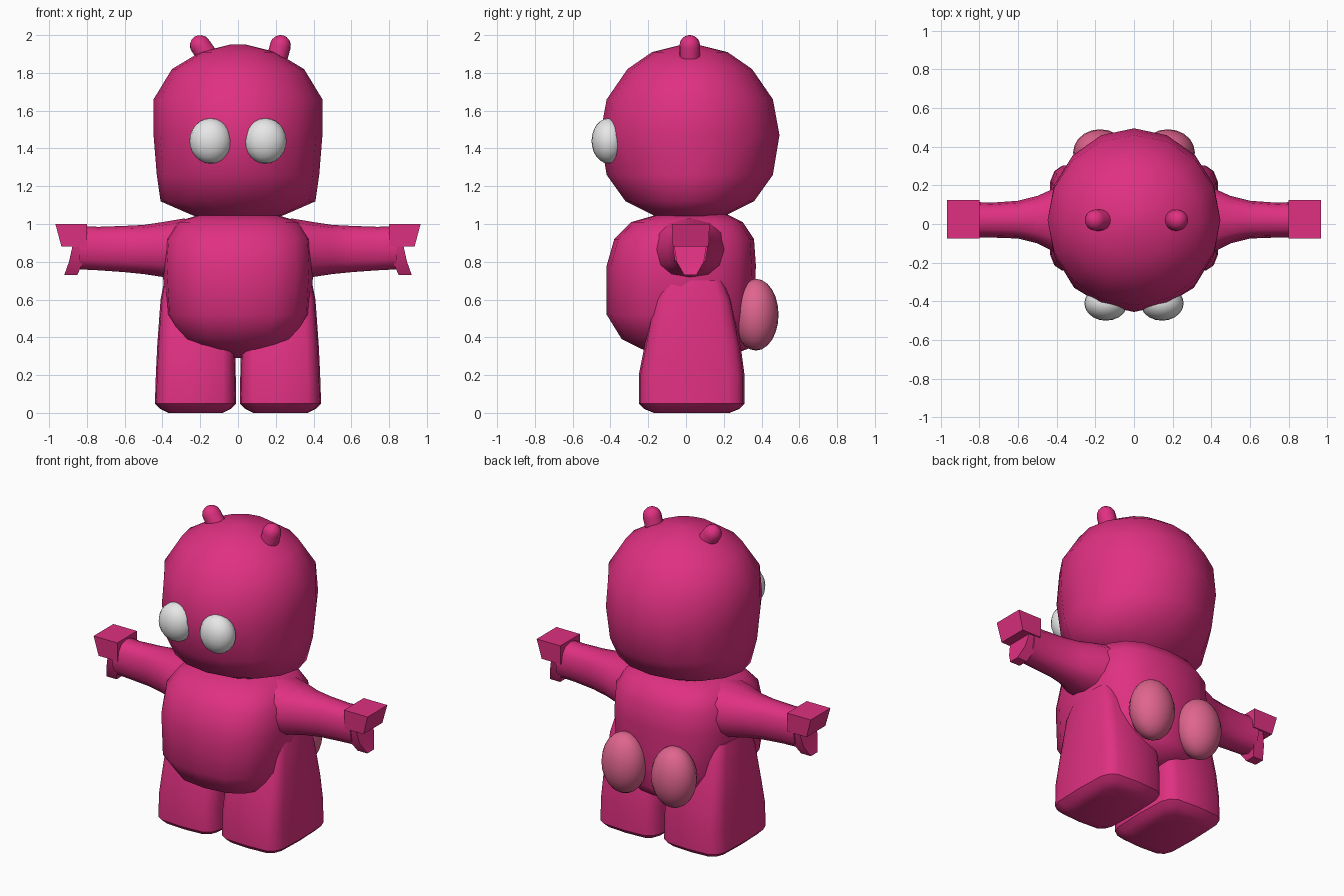
import bpy, bmesh, math
from mathutils import Vector, Matrix

cube = bpy.data.objects.get("Cube")
if cube:
    bpy.data.objects.remove(cube, do_unlink=True)


def material(name, rgb):
    m = bpy.data.materials.new(name)
    m.use_nodes = True
    m.diffuse_color = (*rgb, 1)
    m.node_tree.nodes["Principled BSDF"].inputs["Base Color"].default_value = (*rgb, 1)
    return m


PINK = material("hot_pink", (0.74, 0.03, 0.22))
ROSE = material("rose_pink", (0.74, 0.13, 0.27))
WHITE = material("eye_white", (0.8, 0.8, 0.8))


def finish(name, bm, mat, angle=45):
    bmesh.ops.recalc_face_normals(bm, faces=bm.faces)
    me = bpy.data.meshes.new(name)
    bm.to_mesh(me)
    bm.free()
    me.materials.append(mat)
    ob = bpy.data.objects.new(name, me)
    bpy.context.collection.objects.link(ob)
    bpy.ops.object.select_all(action='DESELECT')
    ob.select_set(True)
    bpy.context.view_layer.objects.active = ob
    bpy.ops.object.shade_smooth_by_angle(angle=math.radians(angle))
    return ob


def loft(name, rings, axis='z', power=2, n=16, side=1, matrix=None, angle=45):
    """Skin superellipse rings (t, a0, a1, b0, b1); a, b are x, y or y, z."""
    bm = bmesh.new()
    loops = []
    start = math.pi / 4 if n == 4 else 0
    for t, a0, a1, b0, b1 in rings:
        loop = []
        for i in range(n):
            ang = start + math.tau * i / n
            c, s = math.cos(ang), math.sin(ang)
            c = math.copysign(abs(c) ** (2 / power), c)
            s = math.copysign(abs(s) ** (2 / power), s)
            a = (a0 + a1) / 2 + (a1 - a0) / 2 * c
            b = (b0 + b1) / 2 + (b1 - b0) / 2 * s
            x, y, z = (a, b, t) if axis == 'z' else (t, a, b)
            loop.append(bm.verts.new((x * side, y, z)))
        loops.append(loop)
    for low, high in zip(loops, loops[1:]):
        for i in range(n):
            j = (i + 1) % n
            bm.faces.new((low[i], low[j], high[j], high[i]))
    bm.faces.new(loops[0])
    bm.faces.new(loops[-1])
    if matrix:
        bm.transform(matrix)
    return finish(name, bm, PINK, angle)


def ellipsoid(name, centre, radii, mat):
    bm = bmesh.new()
    bmesh.ops.create_uvsphere(bm, u_segments=20, v_segments=12, radius=1)
    bm.transform(Matrix.Translation(centre) @ Matrix.Diagonal((*radii, 1)))
    return finish(name, bm, mat)


# Head: rounded dome with flat cheeks, (height, half width, half depth)
HEAD = [(1.03, .2, .17), (1.05, .25, .2), (1.12, .41, .34), (1.26, .43, .44),
        (1.47, .447, .475), (1.66, .447, .44), (1.82, .35, .33),
        (1.91, .2, .2), (1.95, .04, .04)]
loft("head", [(z, -w, w, .02 - d, .02 + d) for z, w, d in HEAD], angle=60)

# Torso with bulging belly, (height, half width, front, back)
TORSO = [(.29, .08, -.1, .2), (.34, .2, -.24, .33), (.39, .31, -.34, .345),
         (.52, .385, -.42, .36), (.78, .4, -.42, .37), (.92, .39, -.38, .36),
         (1.01, .33, -.29, .3), (1.05, .2, -.15, .22)]
loft("torso", [(z, -w, w, f, b) for z, w, f, b in TORSO], power=2.7, angle=60)

LEG = [(0, .08, .37, -.17, .23), (.02, .04, .41, -.22, .28),
       (.05, .01, .44, -.25, .31), (.2, .012, .435, -.25, .31),
       (.35, .015, .428, -.22, .29), (.6, .03, .41, -.17, .24),
       (.7, .08, .39, -.12, .2)]
ARM = [(.28, -.18, .22, .7, 1.03), (.4, -.15, .19, .72, 1.01),
       (.5, -.1, .145, .735, .995), (.6, -.075, .12, .745, .99),
       (.74, -.07, .11, .755, .985), (.84, -.07, .115, .76, .99)]
FINGERS = [(.88, .8, .935, -.07, .12), (1.0, .8, .967, -.075, .125)]
THUMB = [(.73, .85, .92, -.01, .055), (.8, .82, .895, -.05, .095),
         (.89, .78, .875, -.065, .11)]

for side, label in ((1, "left"), (-1, "right")):
    loft(label + "_leg", LEG, power=5, side=side)
    loft(label + "_arm", ARM, axis='x', power=2.4, n=12, side=side, angle=60)
    loft(label + "_fingers", FINGERS, power=200, n=4, side=side, angle=30)
    loft(label + "_thumb", THUMB, power=200, n=4, side=side, angle=30)
    ellipsoid(label + "_eye", (.145 * side, -.41, 1.44), (.112, .09, .12), WHITE)
    ellipsoid(label + "_rear_patch", (.175 * side, .37, .52), (.14, .12, .19), ROSE)

# Stubby antennae: capsules leaning outwards
R = .055
STUB = [(-.08, R), (0, R)] + [(R * math.sin(a), R * math.cos(a))
                              for a in (.4, .8, 1.2, 1.5)]
for label, tip, lean in (("left", (.225, .02, 1.945), 15), ("right", (-.2, .02, 1.945), -35)):
    place = Matrix.Translation(tip) @ Matrix.Rotation(math.radians(lean), 4, 'Y')
    loft(label + "_antenna", [(z, -r, r, -r, r) for z, r in STUB], matrix=place)
